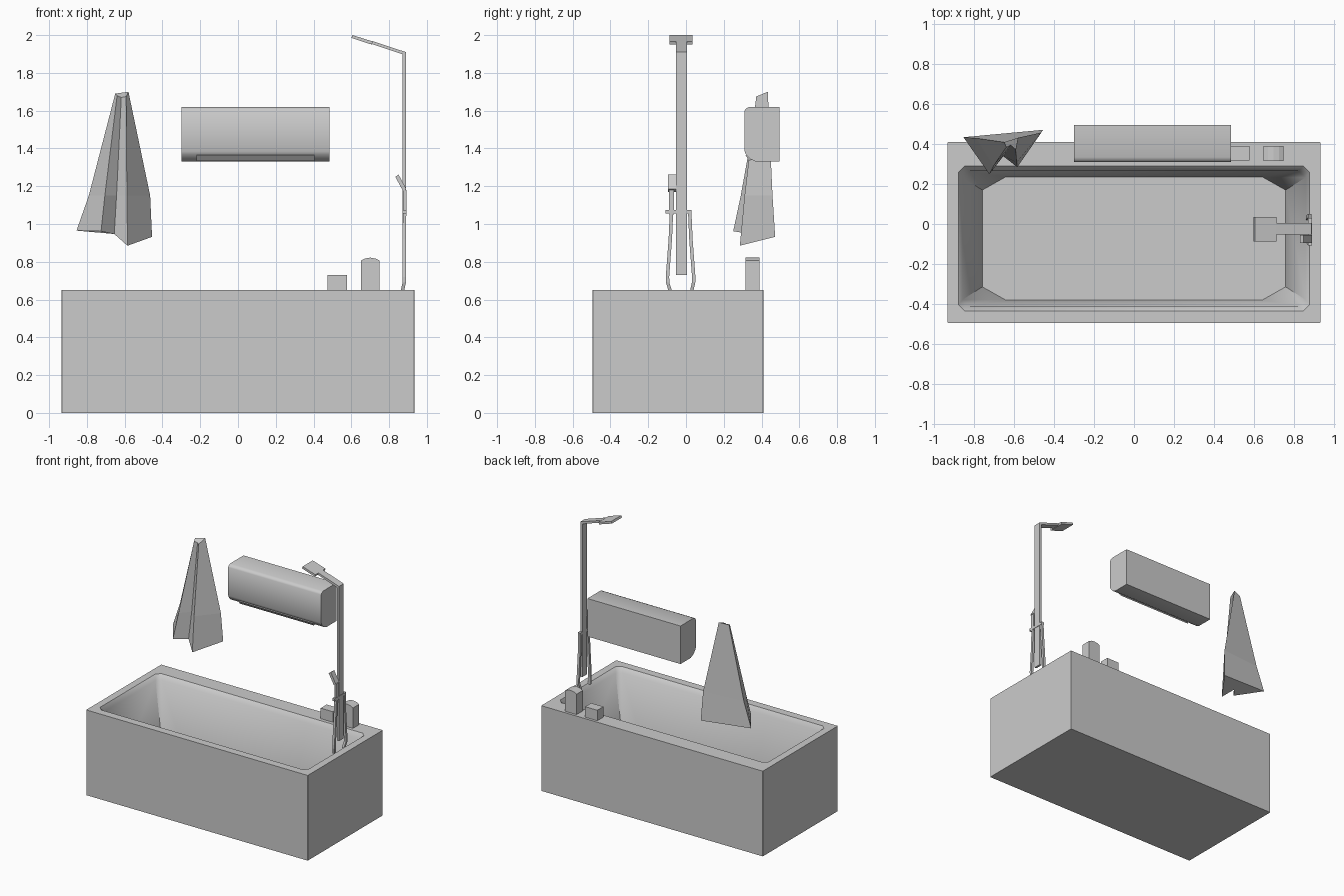
import bpy, bmesh
from mathutils import Vector


def finish(name, bm, smooth=False):
    bmesh.ops.recalc_face_normals(bm, faces=bm.faces[:])
    me = bpy.data.meshes.new(name)
    bm.to_mesh(me)
    bm.free()
    ob = bpy.data.objects.new(name, me)
    bpy.context.collection.objects.link(ob)
    if smooth:
        bpy.ops.object.select_all(action='DESELECT')
        ob.select_set(True)
        bpy.context.view_layer.objects.active = ob
        bpy.ops.object.shade_smooth_by_angle(angle=0.7)
    return ob


def loft(name, rings, smooth=False):
    """Skin a list of equal-length rings and cap both ends."""
    bm = bmesh.new()
    vs = [[bm.verts.new(p) for p in r] for r in rings]
    n = len(rings[0])
    for a, b in zip(vs, vs[1:]):
        for i in range(n):
            j = (i + 1) % n
            bm.faces.new((a[i], a[j], b[j], b[i]))
    bm.faces.new(vs[0])
    bm.faces.new(vs[-1])
    return finish(name, bm, smooth)


def box(name, x0, x1, y0, y1, z0, z1):
    ring = [(x0, y0), (x1, y0), (x1, y1), (x0, y1)]
    return loft(name, [[(x, y, z) for x, y in ring] for z in (z0, z1)])


def extrude_x(name, prof, x0, x1, smooth=False):
    return loft(name, [[(x, y, z) for y, z in prof] for x in (x0, x1)], smooth)


def extrude_y(name, prof, y0, y1):
    return loft(name, [[(x, y, z) for x, z in prof] for y in (y0, y1)])


def hose(name, path, r):
    rings = [[(x + a * r, y + b * r, z) for a, b in ((-1, -1), (1, -1), (1, 1), (-1, 1))]
             for x, y, z in path]
    return loft(name, rings)


def corner_rect(x0, x1, y0, y1, cx, cy, z):
    """Rectangle with cut corners."""
    return [(x0 + cx, y0, z), (x1 - cx, y0, z), (x1, y0 + cy, z), (x1, y1 - cy, z),
            (x1 - cx, y1, z), (x0 + cx, y1, z), (x0, y1 - cy, z), (x0, y0 + cy, z)]


# Bathtub: outer block, rim and tapered basin in one skin
X, Y0, Y1 = 0.935, -0.495, 0.41
loft("bathtub", [
    corner_rect(-X, X, Y0, Y1, 0.002, 0.002, 0.0),
    corner_rect(-X, X, Y0, Y1, 0.002, 0.002, 0.65),
    corner_rect(-0.88, 0.88, -0.435, 0.29, 0.03, 0.03, 0.65),
    corner_rect(-0.86, 0.86, -0.412, 0.265, 0.035, 0.032, 0.615),
    corner_rect(-0.76, 0.76, -0.38, 0.235, 0.115, 0.065, 0.18),
], smooth=True)

# Wall heater with outlet flap
extrude_x("wall_heater", [(0.495, 1.33), (0.495, 1.62), (0.335, 1.62), (0.318, 1.612),
                          (0.31, 1.60), (0.31, 1.385), (0.318, 1.368), (0.338, 1.345),
                          (0.37, 1.33)], -0.30, 0.485, smooth=True)
extrude_x("heater_flap", [(0.315, 1.362), (0.338, 1.334), (0.346, 1.34), (0.323, 1.366)],
          -0.22, 0.405)

# Hanging towel with two front folds
loft("hanging_towel", [
    [(-0.855, 0.435, 0.965), (-0.725, 0.25, 0.962), (-0.655, 0.34, 0.947),
     (-0.585, 0.285, 0.885), (-0.455, 0.472, 0.932)],
    [(-0.79, 0.43, 1.15), (-0.705, 0.29, 1.15), (-0.643, 0.36, 1.15),
     (-0.588, 0.31, 1.15), (-0.465, 0.458, 1.15)],
    [(-0.65, 0.41, 1.69), (-0.64, 0.385, 1.68), (-0.618, 0.395, 1.67),
     (-0.592, 0.372, 1.675), (-0.58, 0.433, 1.70)],
])

# Shower column, sloping arm and head
extrude_y("shower_column", [(0.872, 0.73), (0.889, 0.73), (0.889, 1.91), (0.712, 1.968),
                            (0.708, 1.953), (0.872, 1.898)], -0.052, 0.005)
extrude_y("shower_head", [(0.60, 1.985), (0.708, 1.95), (0.714, 1.966), (0.606, 2.0)],
          -0.087, 0.035)

# Valve bar, hand shower and hoses
box("valve_bar", 0.872, 0.892, -0.108, 0.03, 1.055, 1.075)
extrude_y("hand_shower_handle", [(0.876, 1.05), (0.891, 1.05), (0.891, 1.18),
                                 (0.876, 1.18)], -0.09, -0.064)
extrude_y("hand_shower_head", [(0.876, 1.17), (0.891, 1.185), (0.85, 1.262),
                               (0.833, 1.25)], -0.096, -0.054)
hoses = {"hose_left": ((-0.077, 1.06), (-0.083, 0.92), (-0.098, 0.72), (-0.097, 0.69), (-0.083, 0.645)),
         "hose_right": ((0.02, 1.06), (0.026, 0.92), (0.041, 0.72), (0.04, 0.69), (0.03, 0.645))}
for name, pts in hoses.items():
    hose(name, [(x, y, z) for x, (y, z) in zip((0.882, 0.88, 0.88, 0.88, 0.87), pts)], 0.009)

# Soap block and bottle on the rim
box("soap_block", 0.475, 0.578, 0.318, 0.39, 0.65, 0.73)
extrude_y("bottle", [(0.65, 0.65), (0.75, 0.65), (0.75, 0.806), (0.728, 0.817), (0.7, 0.822),
                     (0.672, 0.817), (0.65, 0.806)], 0.315, 0.39)
